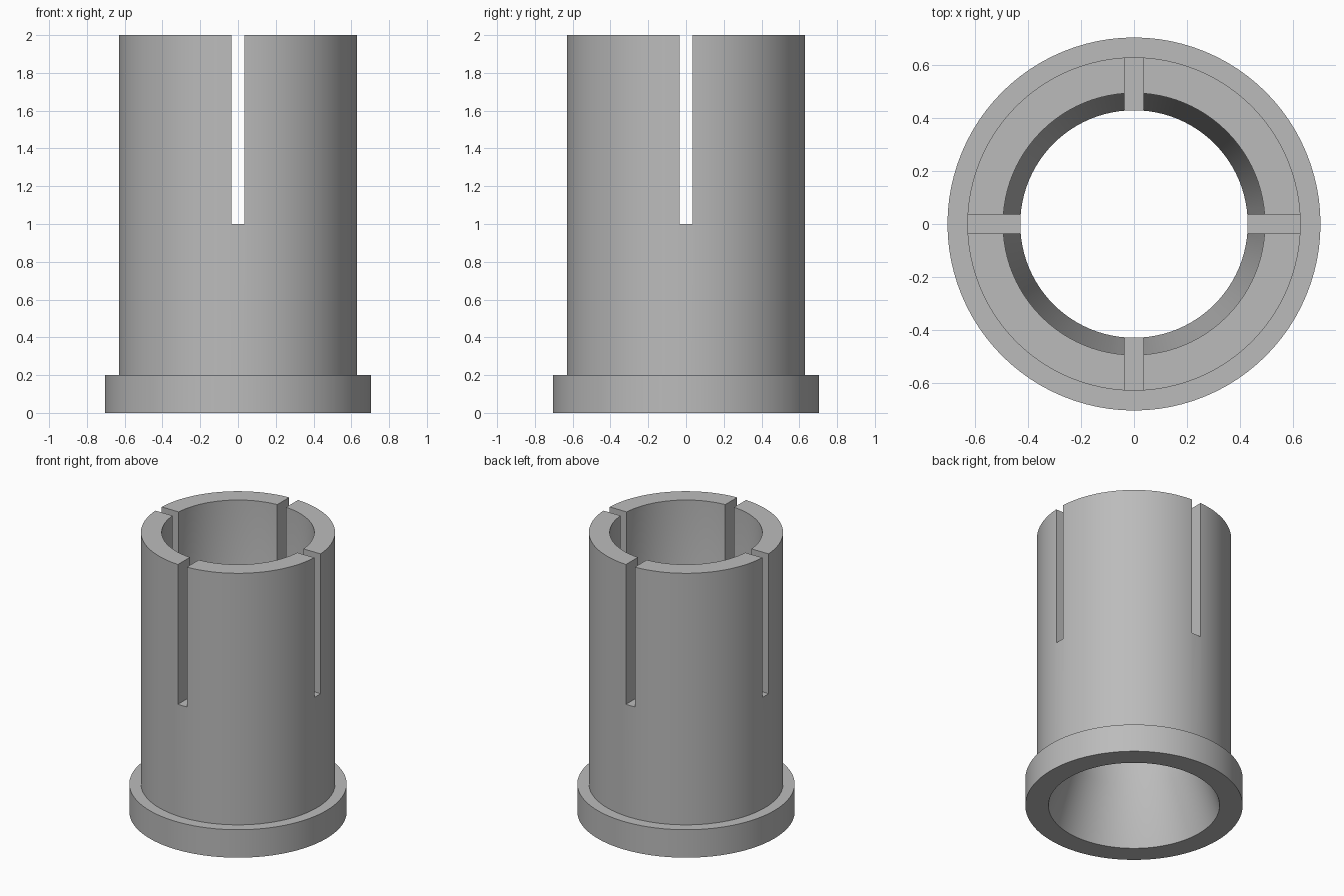
import bpy, bmesh, math

SEGMENTS = 96

if "Cube" in bpy.data.objects:
    bpy.data.objects.remove(bpy.data.objects["Cube"], do_unlink=True)

grey = bpy.data.materials.new("plain_grey")
grey.use_nodes = True
grey.diffuse_color = (0.5, 0.5, 0.5, 1)
grey.node_tree.nodes["Principled BSDF"].inputs["Base Color"].default_value = (0.5, 0.5, 0.5, 1)


def add_object(name, bm):
    mesh = bpy.data.meshes.new(name)
    bm.to_mesh(mesh)
    bm.free()
    mesh.materials.append(grey)
    obj = bpy.data.objects.new(name, mesh)
    bpy.context.collection.objects.link(obj)
    return obj


def lathe(name, profile):
    """Spin a closed (radius, height) outline about the z axis."""
    bm = bmesh.new()
    rings = []
    for i in range(SEGMENTS):
        a = math.tau * i / SEGMENTS
        rings.append([bm.verts.new((r * math.cos(a), r * math.sin(a), z)) for r, z in profile])
    for i, ring in enumerate(rings):
        after = rings[(i + 1) % SEGMENTS]
        for j in range(len(profile)):
            k = (j + 1) % len(profile)
            bm.faces.new((ring[j], after[j], after[k], ring[k]))
    bmesh.ops.recalc_face_normals(bm, faces=bm.faces)
    return add_object(name, bm)


def slot_cutter(name, size):
    bm = bmesh.new()
    bmesh.ops.create_cube(bm, size=1)
    for v in bm.verts:
        v.co = (v.co.x * size[0], v.co.y * size[1], 1 + (v.co.z + 0.5) * size[2])
    cutter = add_object(name, bm)
    cutter.hide_render = True
    cutter.hide_set(True)
    return cutter


# Flanged sleeve: outer wall, then the bore with its flared mouth
sleeve = lathe("flanged_sleeve", [
    (0.705, 0), (0.705, 0.2), (0.63, 0.2), (0.63, 2),
    (0.495, 2), (0.495, 1.4), (0.43, 1.0), (0.43, 0.4), (0.555, 0),
])

# Four slots in the upper half, cut by two crossing bars
cutters = [slot_cutter("slot_cutter_x", (2, 0.07, 1.5)),
           slot_cutter("slot_cutter_y", (0.07, 2, 1.5))]
bpy.context.view_layer.objects.active = sleeve
sleeve.select_set(True)
for cutter in cutters:
    mod = sleeve.modifiers.new("slot", "BOOLEAN")
    mod.operation = "DIFFERENCE"
    mod.solver = "EXACT"
    mod.object = cutter
    bpy.ops.object.modifier_apply(modifier=mod.name)
    bpy.data.objects.remove(cutter, do_unlink=True)

# Rounded walls smooth, rims and slot edges sharp
bpy.ops.object.shade_smooth_by_angle(angle=math.radians(30))
